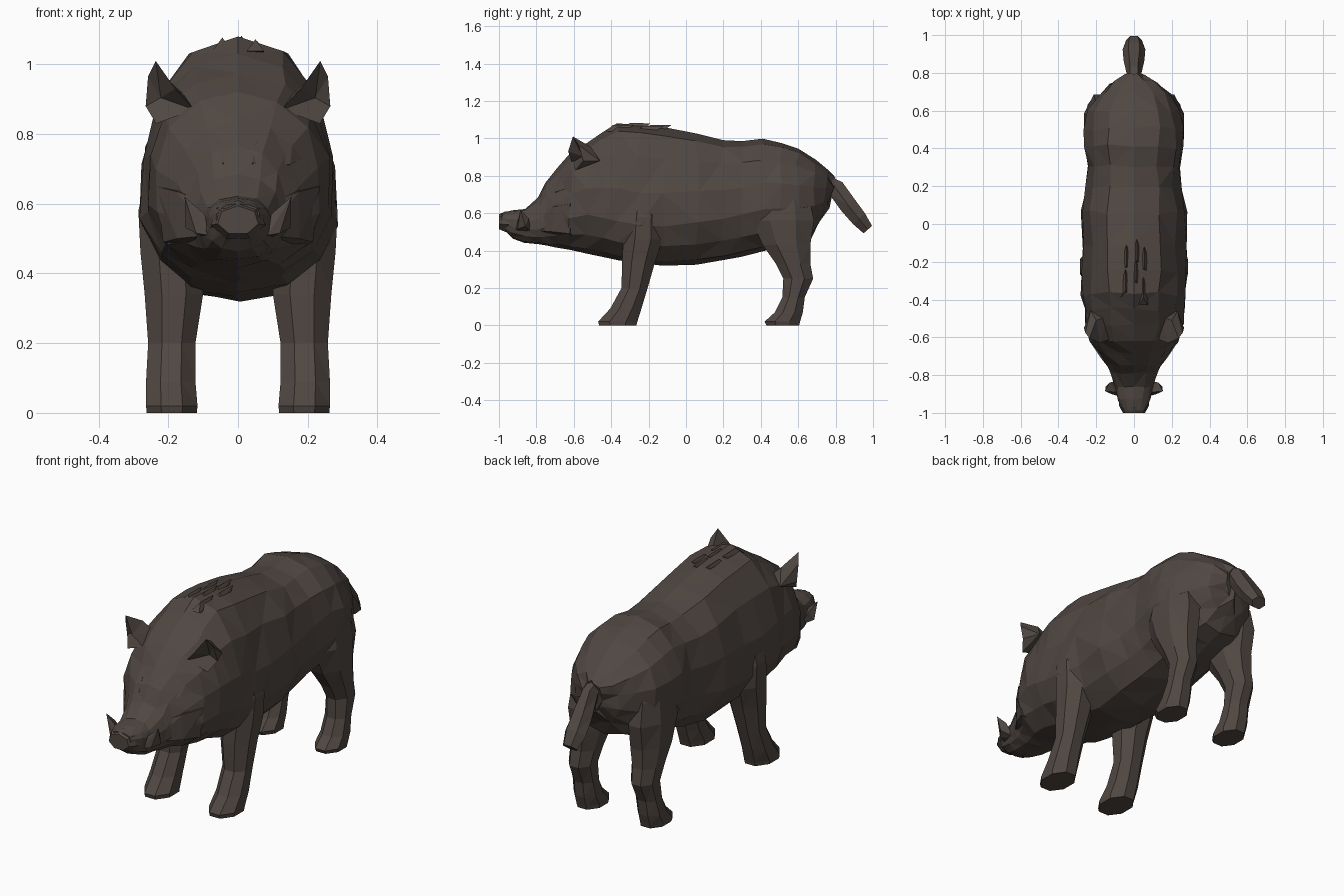
import bpy, bmesh, math, random
from mathutils import Vector

if "Cube" in bpy.data.objects:
    bpy.data.objects.remove(bpy.data.objects["Cube"])

random.seed(4)
hide = bpy.data.materials.new("dark brown hide")
hide.diffuse_color = (0.08, 0.063, 0.054, 1)
hide.use_nodes = True
hide.node_tree.nodes["Principled BSDF"].inputs["Base Color"].default_value = hide.diffuse_color


def finish(name, bm):
    bmesh.ops.recalc_face_normals(bm, faces=bm.faces)
    me = bpy.data.meshes.new(name)
    bm.to_mesh(me)
    bm.free()
    me.materials.append(hide)
    ob = bpy.data.objects.new(name, me)
    bpy.context.collection.objects.link(ob)
    return ob


def loft(name, rings):
    """Skin a list of equal-sized point rings and cap both ends."""
    bm = bmesh.new()
    vs = [[bm.verts.new(p) for p in r] for r in rings]
    n = len(vs[0])
    for a, b in zip(vs, vs[1:]):
        for i in range(n):
            j = (i + 1) % n
            bm.faces.new((a[i], a[j], b[j], b[i]))
    bm.faces.new(vs[0])
    bm.faces.new(vs[-1])
    bmesh.ops.triangulate(bm, faces=bm.faces, quad_method='SHORT_EDGE')
    return finish(name, bm)


def hull(name, pts):
    bm = bmesh.new()
    for p in pts:
        bm.verts.new(p)
    res = bmesh.ops.convex_hull(bm, input=bm.verts)
    bmesh.ops.delete(bm, geom=[v for v in res["geom_interior"]
                               if isinstance(v, bmesh.types.BMVert)], context='VERTS')
    return finish(name, bm)


def weld(body, parts):
    """Union the parts into the body so no surfaces are left inside."""
    for p in parts:
        m = body.modifiers.new("union", 'BOOLEAN')
        m.operation, m.solver, m.object = 'UNION', 'EXACT', p
    dg = bpy.context.evaluated_depsgraph_get()
    me = bpy.data.meshes.new_from_object(body.evaluated_get(dg))
    body.modifiers.clear()
    body.data = me
    for p in parts:
        bpy.data.objects.remove(p)


def jit(a):
    return random.uniform(-a, a)


def body_ring(y, top, bot, hw, mid, sq, lean=0.0, n=14, rough=0.009):
    """Upright ring: mid is the height of the widest point."""
    pts = []
    for i in range(n):
        t = 2 * math.pi * i / n + math.pi / 2
        c, s = math.cos(t), math.sin(t)
        x = hw * math.copysign(abs(c) ** sq, c)
        z = mid + (top - mid if s > 0 else mid - bot) * math.copysign(abs(s) ** 0.95, s)
        r = 0 if i == 0 else rough
        pts.append((x + jit(r), y + lean * (z - top) + jit(r * 1.5), z + jit(r * .5)))
    return pts


# Trunk and head: y, top, bottom, half width, widest height, squareness, lean
trunk = [
    (-0.69, .84, .42, .18, .60, .85, 0),
    (-0.62, .92, .405, .243, .63, .88, 0),
    (-0.53, .975, .385, .262, .66, .85, 0),
    (-0.45, 1.03, .365, .268, .64, .88, 0),
    (-0.37, 1.08, .345, .283, .62, .9, 0),
    (-0.25, 1.072, .33, .287, .60, .88, 0),
    (-0.12, 1.06, .318, .276, .60, .88, 0),
    (0.06, 1.025, .32, .28, .62, .85, 0),
    (0.20, .99, .345, .258, .64, .82, 0),
    (0.30, .985, .365, .248, .66, .82, 0),
    (0.41, .998, .395, .262, .69, .82, 0),
    (0.51, .975, .42, .266, .69, .82, 0),
    (0.60, .945, .44, .25, .69, .82, 0),
    (0.695, .885, .47, .195, .69, .85, .08),
    (0.755, .835, .55, .125, .70, .85, .13),
    (0.79, .80, .63, .05, .72, 1, .15)]
head = [
    (-0.985, .60, .52, .06, .565, .8, 0),
    (-0.93, .615, .465, .088, .55, .8, 0),
    (-0.86, .622, .443, .105, .53, .75, 0),
    (-0.79, .685, .432, .125, .54, .75, 0),
    (-0.75, .765, .426, .143, .56, .8, 0)]
body = loft("body_and_head", [body_ring(*r, rough=.004) for r in head] +
            [body_ring(*r) for r in trunk])

# Snout disc: flared flat nose
nose = loft("nose_disc", [
    [(w * math.cos(a), y, .552 + h * math.sin(a))
     for a in [math.pi / 2 + k * math.pi / 3.5 for k in range(7)]]
    for y, w, h in ((-.92, .085, .05), (-.965, .08, .058), (-1.0, .06, .042))])

# Legs: z, front y, back y, inner x, outer x
front_leg = [
    (0.00, -.465, -.265, .118, .262), (.02, -.47, -.26, .116, .264),
    (.09, -.405, -.238, .122, .264), (.20, -.345, -.205, .122, .258),
    (.34, -.342, -.165, .10, .268), (.46, -.335, -.125, .10, .280),
    (.58, -.32, -.13, .12, .286), (.74, -.28, -.16, .13, .25)]
hind_leg = [
    (0.00, .43, .605, .120, .250), (.02, .42, .61, .118, .255),
    (.07, .475, .625, .122, .252), (.15, .515, .635, .125, .245),
    (.25, .52, .68, .120, .245), (.33, .48, .665, .11, .250),
    (.43, .41, .665, .09, .258), (.56, .35, .685, .09, .264),
    (.68, .38, .66, .10, .25), (.80, .45, .58, .10, .20)]


def leg_rings(rows, s):
    out = []
    for z, y0, y1, x0, x1 in rows:
        cy, ry, cx, rx = (y0 + y1) / 2, (y1 - y0) / 2, (x0 + x1) / 2, (x1 - x0) / 2
        angles = [math.pi / 8 + k * math.pi / 4 for k in range(8)]
        out.append([(s * (cx + rx * 1.08 * math.cos(a)), cy + ry * 1.08 * math.sin(a), z)
                    for a in angles])
    return out


welded = [nose]
for s, side in ((1, "right"), (-1, "left")):
    welded.append(loft("front_leg_" + side, leg_rings(front_leg, s)))
    welded.append(loft("hind_leg_" + side, leg_rings(hind_leg, s)))

    # Ear: cupped leaf with a rim and a sunken inside
    rim = [(.125, -.61, .87), (.18, -.63, .93), (.236, -.605, 1.01),
           (.258, -.575, .965), (.265, -.55, .88), (.235, -.59, .83)]
    c = sum((Vector(p) for p in rim), Vector()) / 6
    bm = bmesh.new()
    rv = [bm.verts.new((s * p[0], p[1], p[2])) for p in rim]
    inner = bm.verts.new((s * (c.x + .005), c.y + .04, c.z - .01))
    b0, b1, b2 = [bm.verts.new((s * x, y, z)) for x, y, z in
                  ((.14, -.49, .90), (.20, -.51, .955), (.23, -.46, .88))]
    for i in range(6):
        bm.faces.new((rv[i], rv[(i + 1) % 6], inner))
    for f in ((rv[0], rv[1], b0), (rv[1], b1, b0), (rv[1], rv[2], b1), (rv[2], rv[3], b1),
              (rv[3], b2, b1), (rv[3], rv[4], b2), (rv[4], rv[5], b2), (rv[5], b0, b2),
              (rv[5], rv[0], b0), (b0, b1, b2)):
        bm.faces.new(f)
    finish("ear_" + side, bm)

    # Brow ridge over the eye, cheek and tusk
    welded.append(hull("brow_" + side, [(s * x, y, z) for x, y, z in (
        (.04, -.775, .715), (.05, -.73, .775), (.15, -.70, .712), (.185, -.645, .73),
        (.16, -.63, .82), (.08, -.62, .70), (.08, -.62, .85))]))
    welded.append(hull("cheek_" + side, [(s * x, y, z) for x, y, z in (
        (.08, -.83, .51), (.08, -.80, .60), (.175, -.71, .635), (.175, -.71, .50),
        (.235, -.62, .65), (.215, -.62, .49), (.10, -.58, .43), (.10, -.58, .66))]))
    hull("tusk_" + side, [(s * x, y, z) for x, y, z in (
        (.085, -.91, .51), (.09, -.83, .50), (.12, -.90, .515), (.15, -.86, .53),
        (.13, -.84, .57), (.153, -.885, .62), (.095, -.89, .57))])
weld(body, welded)

# Tail: flattened brush, y, z, half width, half thickness
loft("tail", [[(w * math.cos(a), y + t * .75 * math.sin(a), z + t * .65 * math.sin(a))
               for a in [k * math.pi / 3 for k in range(6)]]
              for y, z, w, t in ((.76, .77, .04, .035), (.80, .735, .04, .055),
                                 (.865, .645, .055, .055), (.925, .57, .06, .05),
                                 (.972, .512, .042, .035))])

# Bristle tufts along the shoulder crest
for i, (x, y, z) in enumerate(((.05, -.37, 1.05), (-.045, -.33, 1.055), (.01, -.28, 1.06),
                               (.055, -.21, 1.045), (-.04, -.2, 1.045), (.015, -.17, 1.05))):
    hull("bristle_%d" % i, [(x - .025, y - .06, z - .012), (x + .025, y - .06, z - .012),
                            (x, y - .02, z + .022), (x, y + .09, z + .02),
                            (x - .02, y + .03, z - .02), (x + .02, y + .03, z - .02)])
